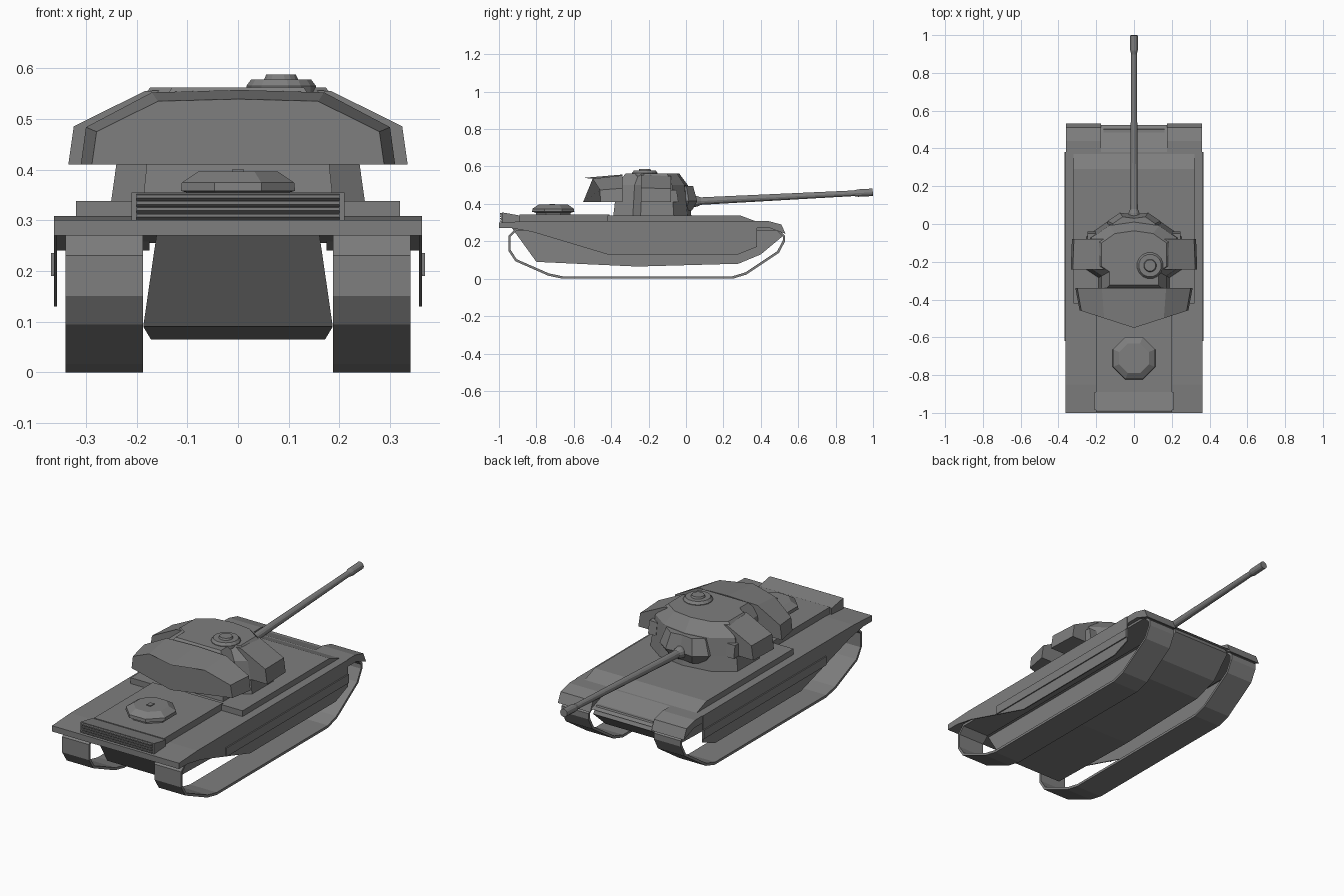
import bpy, bmesh, math
from mathutils import Vector

old = bpy.data.objects.get("Cube")
if old:
    bpy.data.objects.remove(old)

shade = (0.21, 0.21, 0.21, 1)
grey = bpy.data.materials.new("armour_grey")
grey.use_nodes = True
grey.diffuse_color = shade
grey.node_tree.nodes["Principled BSDF"].inputs["Base Color"].default_value = shade

# Shared landmarks
floor, deck, roof, turret_floor = 0.27, 0.308, 0.338, 0.41
tail, deck_rear, house_rear = -0.985, -0.89, -0.42
track_inner, track_outer, fender_half, house_half, engine_half = 0.187, 0.34, 0.363, 0.32, 0.2


def loft(name, rings, capped=True):
    """Skin equal-length rings and optionally cap both ends."""
    bm = bmesh.new()
    rows = [[bm.verts.new(point) for point in ring] for ring in rings]
    if capped:
        bm.faces.new(rows[0])
        bm.faces.new(rows[-1])
    for near, far in zip(rows, rows[1:]):
        for i in range(len(near)):
            bm.faces.new((near[i - 1], near[i], far[i], far[i - 1]))
    bmesh.ops.recalc_face_normals(bm, faces=bm.faces)
    mesh = bpy.data.meshes.new(name)
    bm.to_mesh(mesh)
    bm.free()
    mesh.materials.append(grey)
    part = bpy.data.objects.new(name, mesh)
    bpy.context.collection.objects.link(part)
    return part


def prism(name, profile, left, right, capped=True):
    """Side profile of (y, z) points stretched across x."""
    return loft(name, [[(x, y, z) for y, z in profile] for x in (left, right)], capped)


def block(name, half_width, rear, front, bottom, top):
    """Plain box centred on x."""
    return prism(name, [(rear, bottom), (front, bottom), (front, top), (rear, top)], -half_width, half_width)


def symmetric(half):
    """Complete a half outline that starts and ends on the centre line."""
    return half + [(-x, other) for x, other in half[-2:0:-1]]


def stack(name, half_plan, pivot, layers):
    """Mirrored plan outline, repeated at (height, scale) layers."""
    plan = symmetric(half_plan)
    return loft(name, [[(x * size, pivot + (y - pivot) * size, z) for x, y in plan] for z, size in layers])


def lathe(name, start, axis, steps, sides):
    """Round part: steps are (distance along axis, radius)."""
    axis = Vector(axis).normalized()
    across = axis.orthogonal().normalized()
    beside = axis.cross(across)
    rings = []
    for distance, radius in steps:
        centre = Vector(start) + axis * distance
        angles = [math.tau * (i + 0.5) / sides for i in range(sides)]
        rings.append([centre + radius * (across * math.cos(a) + beside * math.sin(a)) for a in angles])
    return loft(name, rings)


def chamfer(points, cut):
    """Cut every corner of a closed outline."""
    result = []
    for i, corner in enumerate(points):
        corner = Vector(corner)
        for other in (points[i - 1], points[(i + 1) % len(points)]):
            result.append(corner + (Vector(other) - corner).normalized() * cut)
    return result


# Lower hull: tub widening downwards, with chamfered floor edges
tub = [(-0.93, floor), (-0.8, 0.09), (-0.26, 0.065), (0.28, 0.08), (0.4, 0.13), (0.52, 0.23), (0.5, floor)]


def tub_half_width(z):
    return 0.2 - 0.145 * z if z > 0.085 else 0.172


loft("lower_hull", [[(side * tub_half_width(z), y, z) for y, z in tub] for side in (-1, 1)])

# Upper hull: fender deck, glacis and raised superstructure
block("fender_deck", fender_half, -1, 0.38, floor, 0.3)
prism("fender_crown", [(-1, 0.3), (-0.85, deck), (0.38, deck), (0.38, 0.3)], -fender_half, fender_half)
prism("glacis", [(0.3, deck), (0.38, deck), (0.525, 0.255), (0.3, floor)], -track_inner, track_inner)
prism("superstructure", [(house_rear, deck - 0.01), (house_rear, roof), (0.29, roof), (0.37, deck)],
      -house_half, house_half)

# Engine deck rising to a louvred tail plate
block("engine_deck", engine_half, deck_rear, house_rear + 0.01, 0.3, roof + 0.004)
prism("tail_flare", [(tail, 0.3), (tail, 0.355), (deck_rear, roof), (deck_rear, 0.3)],
      -engine_half - 0.01, engine_half + 0.01)
slats, pitch = 4, 0.0125
louvres = [(tail + 0.005, 0.352)]
for i in range(slats):
    edge = 0.35 - pitch * i
    louvres += [(tail - 0.009, edge), (tail - 0.009, edge - pitch / 2), (tail + 0.001, edge - pitch)]
prism("tail_louvres", louvres + [(tail + 0.005, 0.3)], -engine_half, engine_half)
block("tow_bracket", 0.01, -1, tail, floor, 0.298)

# Ventilator cover on the engine deck
lathe("vent_cover", (0, -0.71, roof), (0, 0, 1),
      [(0, 0.1), (0.014, 0.1), (0.02, 0.122), (0.036, 0.12), (0.058, 0.085)], 8)
block("vent_handle", 0.012, -0.73, -0.7, 0.39, 0.4)

# Running gear, mirrored to both sides
belt = chamfer([(-0.7, 0), (0.29, 0), (0.53, 0.16), (0.53, floor), (-0.95, floor), (-0.95, 0.11)], 0.04)
skirt = [(-0.93, floor), (-0.82, deck), (0.38, deck), (0.38, 0.17), (0.28, 0.13), (house_rear, 0.13), (-0.82, 0.25)]
guard = [(0.36, deck), (0.44, deck), (0.51, 0.29), (0.532, 0.24), (0.45, floor), (0.36, floor)]
rail = [(-0.62, 0.19), (-0.62, 0.235), (0.38, 0.235), (0.38, 0.19)]
launcher = [(-0.1, turret_floor), (-0.1, 0.475), (-0.05, 0.475), (-0.04, turret_floor)]
for label, side in (("left", 1), ("right", -1)):
    track = prism("track_" + label, belt, side * track_inner, side * track_outer, capped=False)
    thickness = track.modifiers.new("belt_thickness", "SOLIDIFY")
    thickness.thickness = 0.013
    thickness.offset = -1
    prism("skirt_" + label, skirt, side * (fender_half - 0.006), side * fender_half)
    prism("skirt_rail_" + label, rail, side * fender_half, side * (fender_half + 0.006))
    prism("front_guard_" + label, guard, side * 0.175, side * 0.36)
    prism("launcher_" + label, launcher, side * 0.2, side * 0.245)

# Turret body: one notched plan that tapers towards the roof
turret_plan = [(0, 0.02), (0.14, 0), (0.24, -0.07), (0.24, -0.24), (0.18, -0.28), (0.18, -0.38), (0, -0.38)]
stack("turret_body", turret_plan, -0.18, [(deck, 1.06), (turret_floor, 1), (0.5, 0.95), (0.562, 0.72)])

# Cheek boxes and swept bustle share one cross-section
section = symmetric([(0, 0.15), (0.17, 0.145), (0.3, 0.075), (0.31, 0), (0, 0)])


def turret_ring(y, width, height, sweep):
    return [(x * width, y + sweep * abs(x), turret_floor + z * height) for x, z in section]


loft("turret_cheeks", [turret_ring(-0.24, 1.08, 1, 0), turret_ring(-0.08, 1.06, 0.96, 0)])
loft("turret_bustle", [turret_ring(-0.34, 1, 0.98, 0), turret_ring(-0.55, 0.93, 0.86, 0.3)])

# Commander's cupola
lathe("cupola", (0.085, -0.22, 0.55), (0, 0, 1),
      [(0, 0.07), (0.015, 0.07), (0.028, 0.06), (0.028, 0.034), (0.037, 0.03)], 16)

# Mantlet and slightly elevated gun
mantlet_plan = [(0, 0.05), (0.075, 0.06), (0.14, 0.015), (0.14, -0.05), (0, -0.05)]
stack("mantlet", mantlet_plan, -0.05, [(0.365, 0.75), (0.415, 1), (0.495, 0.8)])
lathe("gun_barrel", (0, 0.02, 0.412), (0, 0.98, 0.05),
      [(0, 0.034), (0.04, 0.028), (0.06, 0.02), (0.88, 0.015), (0.9, 0.02), (0.98, 0.02)], 12)
